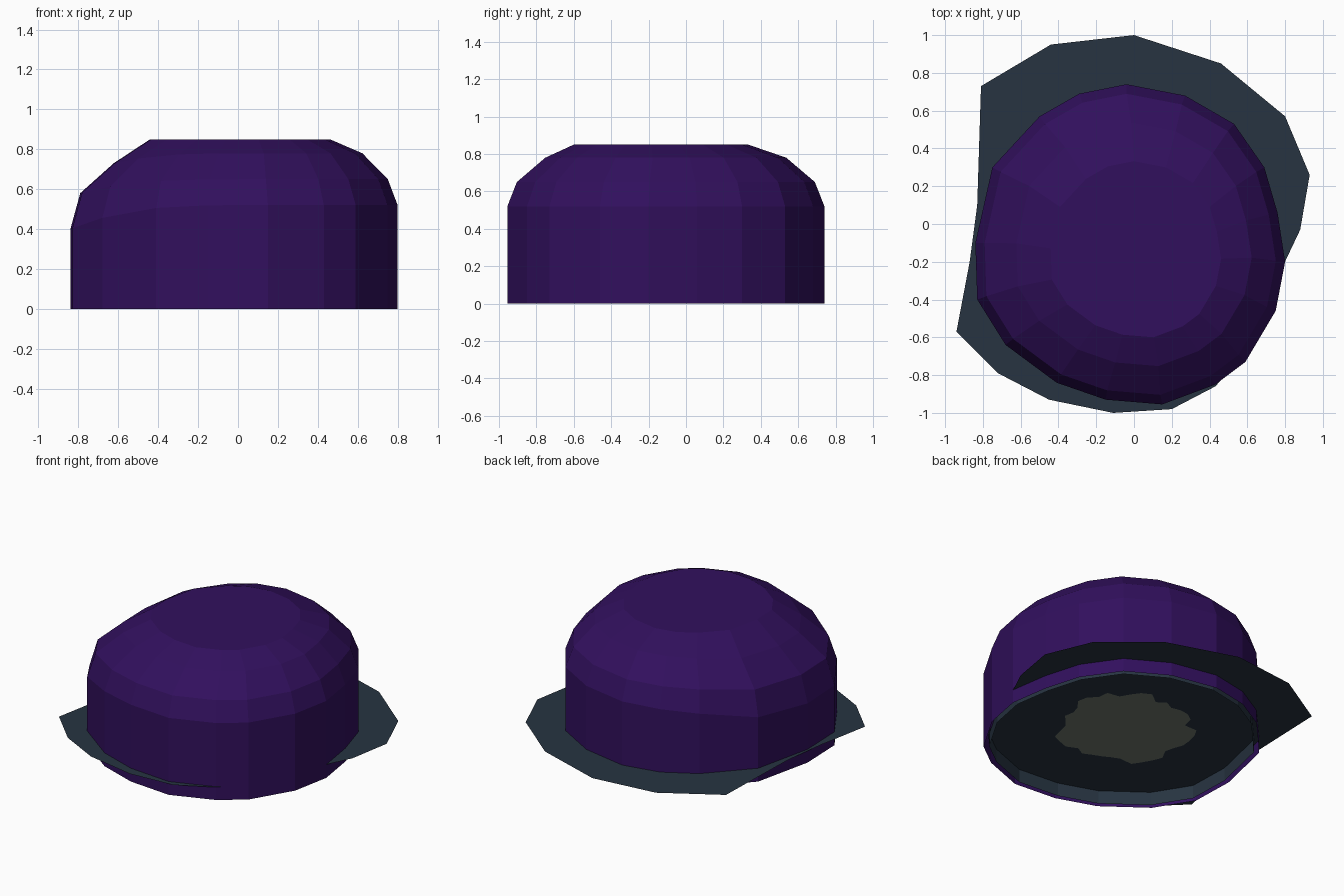
import bpy
import bmesh
import math
import random

random.seed(4)

default = bpy.data.objects.get("Cube")
if default:
    bpy.data.objects.remove(default, do_unlink=True)


def make_material(name, colour):
    mat = bpy.data.materials.new(name)
    mat.use_nodes = True
    rgba = (*colour, 1.0)
    mat.diffuse_color = rgba
    mat.node_tree.nodes["Principled BSDF"].inputs["Base Color"].default_value = rgba
    return mat


purple = make_material("deep purple", (0.031, 0.005, 0.11))
slate = make_material("dark slate", (0.02, 0.034, 0.053))
olive = make_material("grey olive", (0.165, 0.19, 0.155))


def make_object(name, bm, material):
    mesh = bpy.data.meshes.new(name)
    bm.to_mesh(mesh)
    bm.free()
    mesh.materials.append(material)
    obj = bpy.data.objects.new(name, mesh)
    bpy.context.collection.objects.link(obj)
    return obj


def add_ring(bm, points):
    return [bm.verts.new(p) for p in points]


def bridge(bm, lower, upper):
    count = len(lower)
    for i in range(count):
        j = (i + 1) % count
        bm.faces.new((lower[i], lower[j], upper[j], upper[i]))


def scaled_outline(scale, shift_x, shift_y):
    return [(CENTRE[0] + shift_x + (x - CENTRE[0]) * scale,
             CENTRE[1] + shift_y + (y - CENTRE[1]) * scale) for x, y in OUTLINE]


# Footprint of the dome, anticlockwise from the right-hand side
CENTRE = (-0.02, -0.11)
OUTLINE = [(0.80, -0.2), (0.76, 0.06), (0.69, 0.3), (0.53, 0.53), (0.27, 0.68),
           (-0.04, 0.74), (-0.29, 0.69), (-0.5, 0.57), (-0.75, 0.3),
           (-0.84, -0.1), (-0.83, -0.4), (-0.68, -0.64), (-0.41, -0.84),
           (-0.15, -0.93), (0.15, -0.955), (0.43, -0.85), (0.59, -0.73),
           (0.75, -0.46)]

# Dome shell: height, scale, shift in x, shift in y, sag of the low side
PROFILE = [(0, 1, 0, 0, 0),
           (0.52, 1, 0, 0, 0.12),
           (0.65, 0.94, 0, 0, 0.07),
           (0.78, 0.76, 0.02, 0, 0.05),
           (0.85, 0.55, 0.03, -0.025, 0)]
bm = bmesh.new()
previous = None
for height, scale, shift_x, shift_y, sag in PROFILE:
    flat_ring = scaled_outline(scale, shift_x, shift_y)
    points = []
    for (x, y), (ox, oy) in zip(flat_ring, OUTLINE):
        low_side = max(0, -ox / 0.84) ** 3
        points.append((x, y, height - sag * low_side))
    ring = add_ring(bm, points)
    if previous:
        bridge(bm, previous, ring)
    previous = ring
bm.faces.new(previous)
make_object("dome_shell", bm, purple)

# Thin sheet that spreads out around the dome and closes its underside
SHEET_HEIGHT = 0.09
SHEET = [(0, 1), (-0.44, 0.95), (-0.81, 0.73), (-0.83, 0.1), (-0.87, -0.2),
         (-0.94, -0.57), (-0.72, -0.79), (-0.45, -0.93), (-0.11, -1),
         (0.2, -0.98), (0.43, -0.86), (0.58, -0.7), (0.79, -0.22),
         (0.88, -0.03), (0.93, 0.26), (0.8, 0.57), (0.46, 0.85)]
bm = bmesh.new()
bm.faces.new(add_ring(bm, [(x, y, SHEET_HEIGHT) for x, y in SHEET]))
make_object("ground_sheet", bm, slate)

# Lining ring just inside the bottom rim
bm = bmesh.new()
lining = scaled_outline(0.96, 0, 0)
bottom = add_ring(bm, [(x, y, 0) for x, y in lining])
top = add_ring(bm, [(x, y, SHEET_HEIGHT) for x, y in lining])
bridge(bm, bottom, top)
make_object("rim_lining", bm, slate)

# Ragged patch under the sheet, facing down
bm = bmesh.new()
steps = 40
patch = []
for i in range(steps):
    angle = -math.tau * i / steps
    radius = random.uniform(0.36, 0.45)
    patch.append((CENTRE[0] + radius * math.cos(angle),
                  CENTRE[1] + radius * math.sin(angle),
                  SHEET_HEIGHT - 0.004))
bm.faces.new(add_ring(bm, patch))
make_object("underside_patch", bm, olive)
